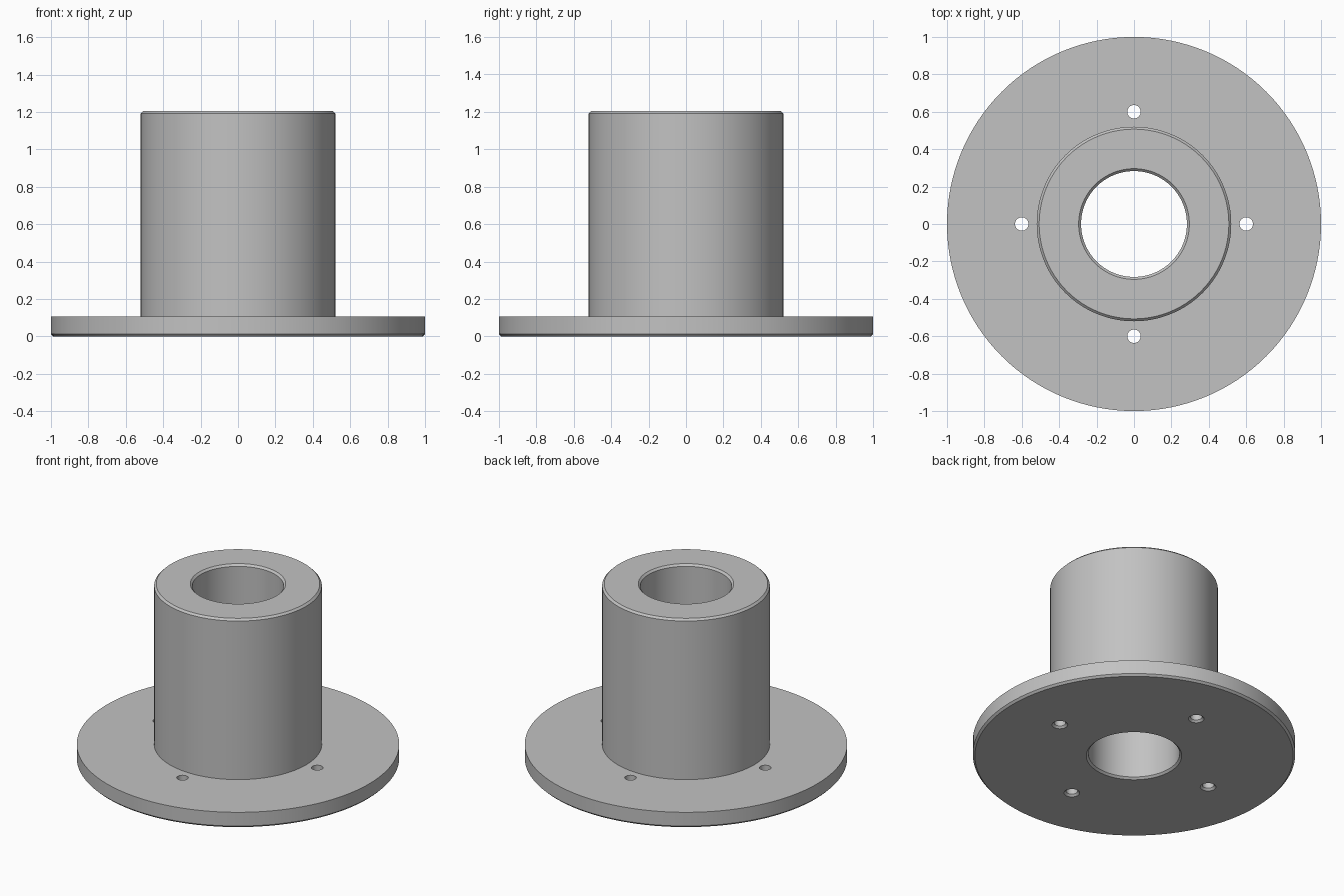
import bpy, bmesh, math
from mathutils import Matrix, Vector

cube = bpy.data.objects.get("Cube")
if cube:
    bpy.data.objects.remove(cube, do_unlink=True)

FLANGE_R, FLANGE_H = 1.0, 0.107
HUB_R, TOTAL_H = 0.52, 1.205
BORE_R, CHAMFER = 0.283, 0.013
HOLE_R, HOLE_RING = 0.036, 0.6


def lathe(name, profile, segments, centre=(0, 0)):
    """Spin a closed (radius, z) profile around a vertical axis."""
    bm = bmesh.new()
    rings = []
    for i in range(segments):
        turn = Matrix.Rotation(math.tau * i / segments, 4, "Z")
        rings.append([bm.verts.new(turn @ Vector((r, 0, z))) for r, z in profile])
    n = len(profile)
    for i, ring in enumerate(rings):
        after = rings[(i + 1) % segments]
        for j in range(n):
            k = (j + 1) % n
            bm.faces.new((ring[j], after[j], after[k], ring[k]))
    # Collapse points on the axis into single poles
    bmesh.ops.remove_doubles(bm, verts=bm.verts, dist=1e-5)
    bmesh.ops.recalc_face_normals(bm, faces=bm.faces)
    mesh = bpy.data.meshes.new(name)
    bm.to_mesh(mesh)
    bm.free()
    obj = bpy.data.objects.new(name, mesh)
    obj.location = (*centre, 0)
    bpy.context.collection.objects.link(obj)
    return obj


# Flange, hub and through bore in one turned body
c = CHAMFER
body = lathe("flanged_bushing", [
    (BORE_R + c, 0), (FLANGE_R - c, 0), (FLANGE_R, c), (FLANGE_R, FLANGE_H),
    (HUB_R, FLANGE_H), (HUB_R, TOTAL_H - c), (HUB_R - c, TOTAL_H),
    (BORE_R + c, TOTAL_H), (BORE_R, TOTAL_H - c), (BORE_R, c)], 128)

metal = bpy.data.materials.new("grey_metal")
grey = (0.54, 0.54, 0.54, 1)
metal.diffuse_color = grey
metal.use_nodes = True
metal.node_tree.nodes["Principled BSDF"].inputs["Base Color"].default_value = grey
body.data.materials.append(metal)

# Four bolt holes, chamfered on the underside
bpy.context.view_layer.objects.active = body
body.select_set(True)
for i in range(4):
    a = math.tau * i / 4
    cutter = lathe("bolt_hole_cutter", [
        (0, -c), (HOLE_R + 2 * c, -c), (HOLE_R, c), (HOLE_R, 0.2), (0, 0.2)], 32,
        (HOLE_RING * math.cos(a), HOLE_RING * math.sin(a)))
    cutter.hide_render = True
    cut = body.modifiers.new("bolt_hole", "BOOLEAN")
    cut.operation, cut.solver, cut.object = "DIFFERENCE", "EXACT", cutter
    bpy.context.view_layer.update()
    bpy.ops.object.modifier_apply(modifier=cut.name)
    bpy.data.objects.remove(cutter, do_unlink=True)

bpy.ops.object.shade_smooth_by_angle(angle=math.radians(25))
